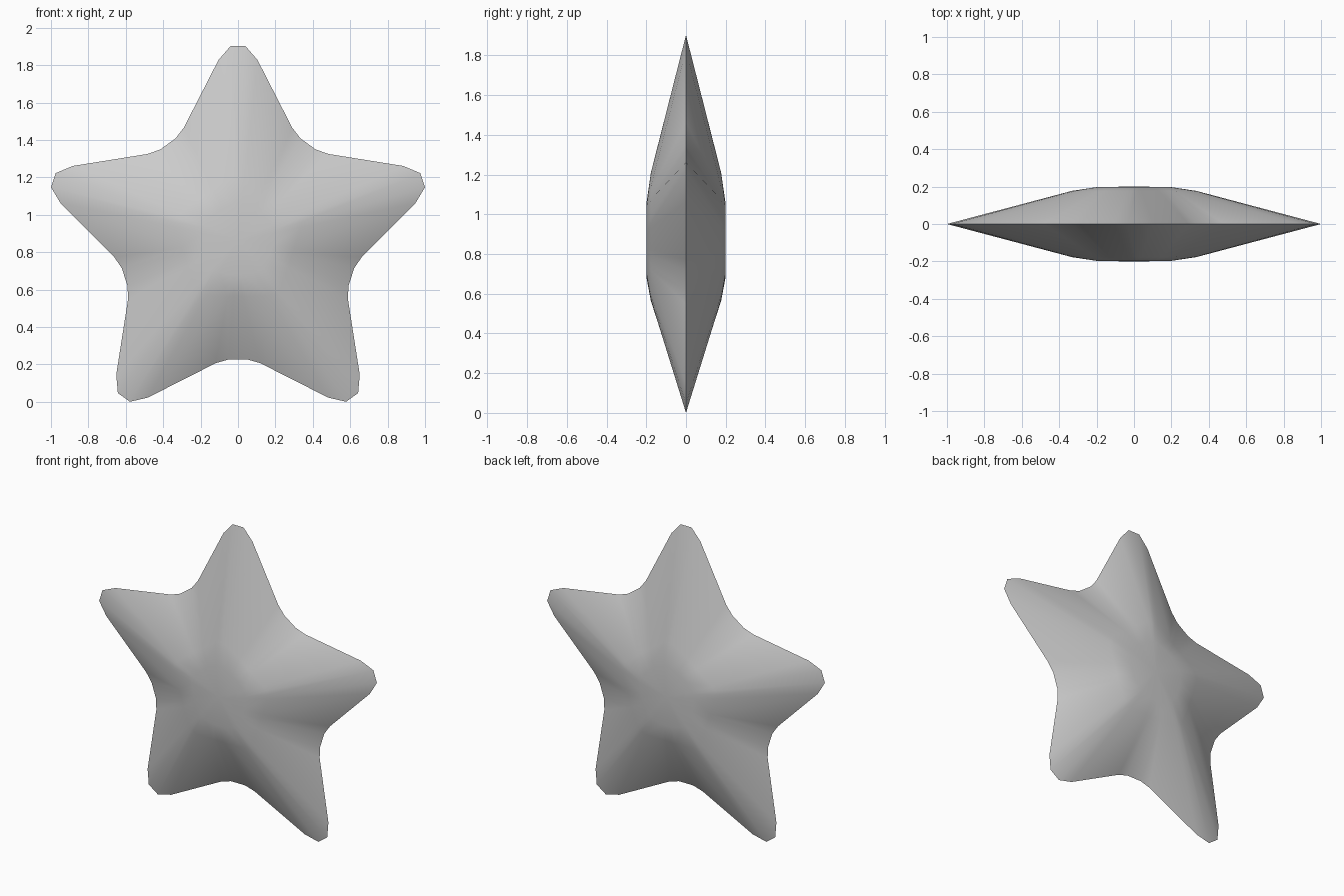
import bpy, bmesh
from math import sin, cos, radians

cube = bpy.data.objects.get("Cube")
if cube:
    bpy.data.objects.remove(cube, do_unlink=True)

CENTRE_Z = 0.864
# Half an arm, from tip to valley: angle off the arm axis,
# then the radius on the rim, the shoulder ring and the cap ring
HALF_ARM = [(2.2, 1.039, 0.345, 0.20),
            (6.2, 0.969, 0.34, 0.198),
            (25.7, 0.668, 0.305, 0.19),
            (31.5, 0.639, 0.298, 0.188)]
DEPTHS = [0, 0.177, 0.198]   # depth of each ring off the middle plane

# Whole outline: mirror the half arm and repeat it five times
arm = [(-a, *r) for a, *r in reversed(HALF_ARM)] + HALF_ARM
outline = [(a + 72 * k, *r) for k in range(5) for a, *r in arm]
count = len(outline)

bm = bmesh.new()


def ring(level, side):
    return [bm.verts.new((p[level + 1] * sin(radians(p[0])), side * DEPTHS[level],
                          CENTRE_Z + p[level + 1] * cos(radians(p[0]))))
            for p in outline]


rim = ring(0, 1)
for side in (-1, 1):
    shoulder, cap = ring(1, side), ring(2, side)
    # Sloping arms; the long flanks fold from tip shoulder to valley
    for i in range(count):
        j = (i + 1) % count
        a, b, c, d = rim[i], rim[j], shoulder[j], shoulder[i]
        if i % 8 == 1:
            bm.faces.new((a, b, d))
            bm.faces.new((b, c, d))
        elif i % 8 == 5:
            bm.faces.new((a, b, c))
            bm.faces.new((a, c, d))
        else:
            bm.faces.new((a, b, c, d))
        bm.faces.new((d, c, cap[j], cap[i]))
    # Nearly flat middle
    hub = bm.verts.new((0, side * 0.2, CENTRE_Z))
    for i in range(count):
        bm.faces.new((cap[i], cap[(i + 1) % count], hub))

bmesh.ops.recalc_face_normals(bm, faces=bm.faces)
for face in bm.faces:
    face.smooth = True

mesh = bpy.data.meshes.new("star")
bm.to_mesh(mesh)
bm.free()
mesh.set_sharp_from_angle(angle=radians(60))   # crisp rim, soft elsewhere
star = bpy.data.objects.new("star", mesh)
bpy.context.collection.objects.link(star)

# Plain grey
grey = bpy.data.materials.new("light_grey")
grey.use_nodes = True
colour = (0.6, 0.6, 0.6, 1)
grey.diffuse_color = colour
grey.node_tree.nodes["Principled BSDF"].inputs["Base Color"].default_value = colour
mesh.materials.append(grey)
